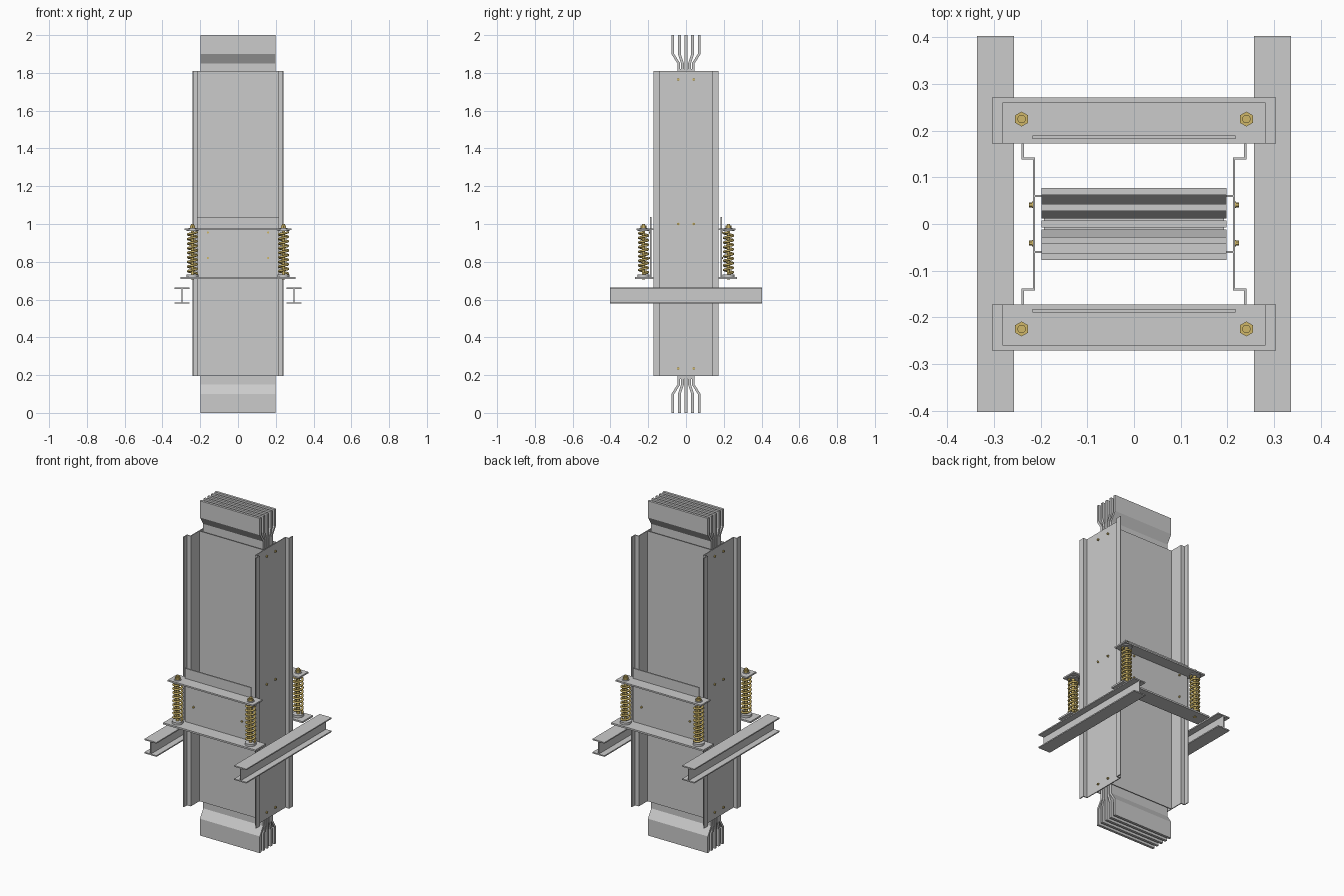
import bpy, bmesh, math
from mathutils import Matrix

if "Cube" in bpy.data.objects:
    bpy.data.objects.remove(bpy.data.objects["Cube"])

brass = bpy.data.materials.new("brass")
brass.diffuse_color = (0.62, 0.47, 0.14, 1)
brass.use_nodes = True
brass.node_tree.nodes["Principled BSDF"].inputs["Base Color"].default_value = brass.diffuse_color


def add(name, mesh, mat=None):
    ob = bpy.data.objects.new(name, mesh)
    bpy.context.collection.objects.link(ob)
    if mat and not mesh.materials:
        mesh.materials.append(mat)
    return ob


def prism(name, profile, a, b, axis, mat=None):
    """Extrude a closed 2D profile from a to b along x (y,z), y (x,z) or z (x,y)."""
    def place(u, v, w):
        return {"x": (w, u, v), "y": (u, w, v), "z": (u, v, w)}[axis]
    bm = bmesh.new()
    face = bm.faces.new([bm.verts.new(place(u, v, a)) for u, v in profile])
    new = bmesh.ops.extrude_face_region(bm, geom=[face])["geom"]
    shift = place(0, 0, b - a)
    bmesh.ops.translate(bm, vec=shift, verts=[g for g in new if isinstance(g, bmesh.types.BMVert)])
    bmesh.ops.recalc_face_normals(bm, faces=bm.faces)
    me = bpy.data.meshes.new(name)
    bm.to_mesh(me)
    bm.free()
    return add(name, me, mat)


def box(name, x, y, z, mat=None):
    y0, y1 = sorted(y)
    return prism(name, [(x[0], y0), (x[1], y0), (x[1], y1), (x[0], y1)], z[0], z[1], "z", mat)


def cyl(name, center, radius, depth, axis="z", sides=24, mat=None):
    rot = {"x": Matrix.Rotation(math.pi / 2, 4, "Y"), "y": Matrix.Rotation(math.pi / 2, 4, "X"),
           "z": Matrix.Identity(4)}[axis]
    bm = bmesh.new()
    bmesh.ops.create_cone(bm, cap_ends=True, segments=sides, radius1=radius, radius2=radius,
                          depth=depth, matrix=Matrix.Translation(center) @ rot)
    if sides > 6:
        for f in bm.faces:
            f.smooth = len(f.verts) == 4
        for e in bm.edges:
            e.smooth = e.calc_face_angle(0) < 0.6
    me = bpy.data.meshes.new(name)
    bm.to_mesh(me)
    bm.free()
    return add(name, me, mat)


# Conductor bars: packed inside the housing, fanned out at both ends
T = 0.0075
for i in range(-2, 3):
    fan, pack = i * 0.035, i * 0.019
    path = [(fan, 0), (fan, 0.10), (pack, 0.15), (pack, 1.85), (fan, 1.90), (fan, 2.0)]
    if i == 0:
        path = [path[0], path[-1]]
    outline = [(y - T, z) for y, z in path] + [(y + T, z) for y, z in reversed(path)]
    prism("conductor_bar", outline, -0.198, 0.198, "x")
for i in range(4):
    y = (i - 1.5) * 0.019
    box("insulation_sheet", (-0.193, 0.193), (y - 0.002, y + 0.002), (0.18, 1.82))

# Housing: folded side channels and recessed front and back covers
half = [(0.212, 0.143), (0.236, 0.143), (0.236, 0.173), (0.241, 0.173), (0.241, 0.138), (0.217, 0.138)]
for s in (-1, 1):
    section = half + [(x, -y) for x, y in reversed(half)]
    prism("side_channel", [(s * x, y) for x, y in section], 0.195, 1.81, "z")
    box("housing_cover", (-0.212, 0.212), (s * 0.058, s * 0.062), (0.195, 1.81))
    for z in (0.235, 1.0, 1.765):
        for y in (-0.041, 0.041):
            cyl("housing_washer", (s * 0.218, y, z), 0.007, 0.002, "x", 16, brass)
            cyl("housing_bolt", (s * 0.2215, y, z), 0.0055, 0.007, "x", 6, brass)

# I-section support beams
beam = [(0.04, 0.043), (0.04, 0.036), (0.003, 0.036), (0.003, -0.036), (0.04, -0.036), (0.04, -0.043)]
beam += [(-x, z) for x, z in reversed(beam)]
for s in (-1, 1):
    prism("support_beam", [(s * 0.297 + x, 0.621 + z) for x, z in beam], -0.403, 0.403, "y")

# Spring, swept once and shared by all four hangers
curve = bpy.data.curves.new("spring_path", "CURVE")
curve.dimensions = "3D"
curve.bevel_depth = 0.006
curve.bevel_resolution = 2
curve.use_fill_caps = True
TURNS, STEPS, Z0, Z1 = 9, 24, 0.738, 0.957
spline = curve.splines.new("POLY")
spline.points.add(TURNS * STEPS)
for k, p in enumerate(spline.points):
    a = 2 * math.pi * k / STEPS
    p.co = (0.024 * math.cos(a), 0.024 * math.sin(a), Z0 + (Z1 - Z0) * k / (TURNS * STEPS), 1)
helper = add("spring_helper", curve)
bpy.context.view_layer.update()
deps = bpy.context.evaluated_depsgraph_get()
spring_mesh = bpy.data.meshes.new_from_object(helper.evaluated_get(deps))
bpy.data.objects.remove(helper)
spring_mesh.materials.clear()
for poly in spring_mesh.polygons:
    poly.use_smooth = True

# Spring hanger brackets on the front and back
for s in (-1, 1):
    box("lower_bracket_plate", (-0.305, 0.305), (s * 0.173, s * 0.271), (0.709, 0.719))
    box("upper_bracket_plate", (-0.282, 0.282), (s * 0.173, s * 0.261), (0.968, 0.977))
    box("bracket_web", (-0.218, 0.218), (s * 0.182, s * 0.190), (0.719, 1.037))
    for x in (-0.16, 0.16):
        for z in (0.82, 0.955):
            cyl("bracket_bolt", (x, s * 0.193, z), 0.006, 0.007, "y", 6, brass)
    for x in (-0.241, 0.241):
        y = s * 0.225
        spring = add("spring", spring_mesh, brass)
        spring.location = (x, y, 0)
        cyl("spring_rod", (x, y, 0.853), 0.009, 0.294, mat=brass)
        cyl("spring_seat", (x, y, 0.7255), 0.031, 0.013)
        cyl("spring_cap", (x, y, 0.9655), 0.031, 0.005)
        cyl("rod_washer", (x, y, 0.9785), 0.020, 0.003)
        cyl("rod_nut", (x, y, 0.986), 0.016, 0.012, sides=6, mat=brass)
